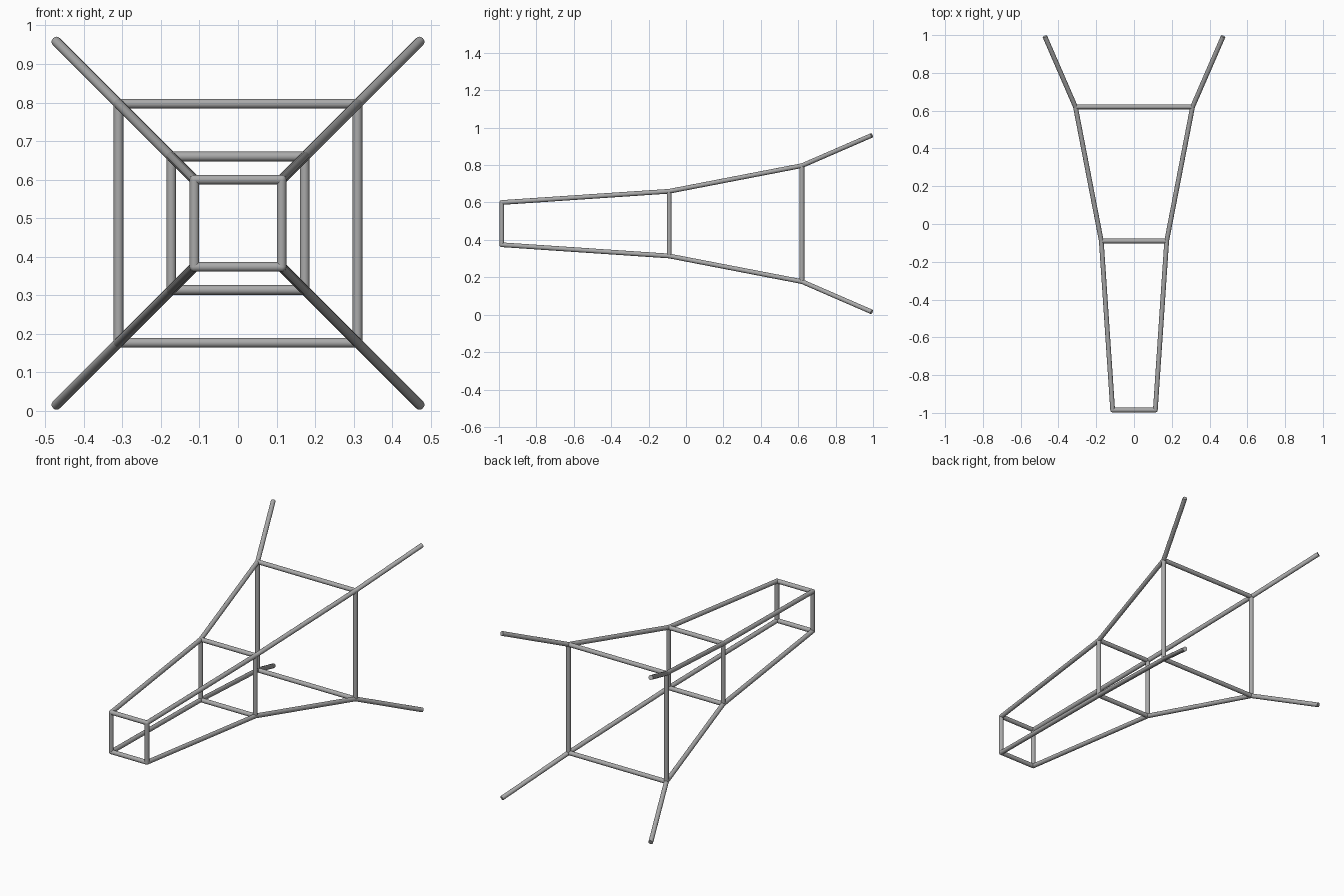
import bpy
from mathutils import Vector

cube = bpy.data.objects.get("Cube")
if cube:
    bpy.data.objects.remove(cube, do_unlink=True)

RADIUS = 0.0125
MID_Z = 0.487
# Stations along the body: y position and half width of the square section
NOSE, MIDDLE, REAR, TIP = (-0.985, 0.113), (-0.09, 0.173), (0.62, 0.31), (0.993, 0.472)
CORNERS = {"upper_left": (1, 1), "upper_right": (-1, 1),
           "lower_right": (-1, -1), "lower_left": (1, -1)}

steel = bpy.data.materials.new("grey_steel")
steel.use_nodes = True
grey = (0.4, 0.4, 0.4, 1)
steel.diffuse_color = grey
steel.node_tree.nodes["Principled BSDF"].inputs["Base Color"].default_value = grey


def corner(station, signs):
    y, half = station
    return Vector((signs[0] * half, y, MID_Z + signs[1] * half))


def tube(name, start, end, sides=16):
    """Round bar between two points."""
    axis = end - start
    bpy.ops.mesh.primitive_cylinder_add(vertices=sides, radius=RADIUS,
                                        depth=axis.length, location=(start + end) / 2)
    bar = bpy.context.object
    bar.name = name
    bar.rotation_euler = axis.to_track_quat("Z", "Y").to_euler()
    bar.data.materials.append(steel)
    bpy.ops.object.shade_smooth_by_angle()


def joint(name, centre):
    """Ball that closes the corner where bars meet."""
    bpy.ops.mesh.primitive_uv_sphere_add(segments=16, ring_count=8,
                                         radius=RADIUS, location=centre)
    ball = bpy.context.object
    ball.name = name
    ball.data.materials.append(steel)
    bpy.ops.object.shade_smooth()


# Four long rails, each bent at the middle and rear frames
for side, signs in CORNERS.items():
    for part, a, b in (("nose_rail", NOSE, MIDDLE), ("body_rail", MIDDLE, REAR),
                       ("splayed_leg", REAR, TIP)):
        tube(f"{part}_{side}", corner(a, signs), corner(b, signs))

# Three square cross frames
names = list(CORNERS)
for frame, station in (("nose", NOSE), ("middle", MIDDLE), ("rear", REAR)):
    for i, edge in enumerate(("top", "right", "bottom", "left")):
        a, b = CORNERS[names[i]], CORNERS[names[(i + 1) % 4]]
        tube(f"{frame}_frame_{edge}", corner(station, a), corner(station, b))
        joint(f"{frame}_joint_{names[i]}", corner(station, a))
